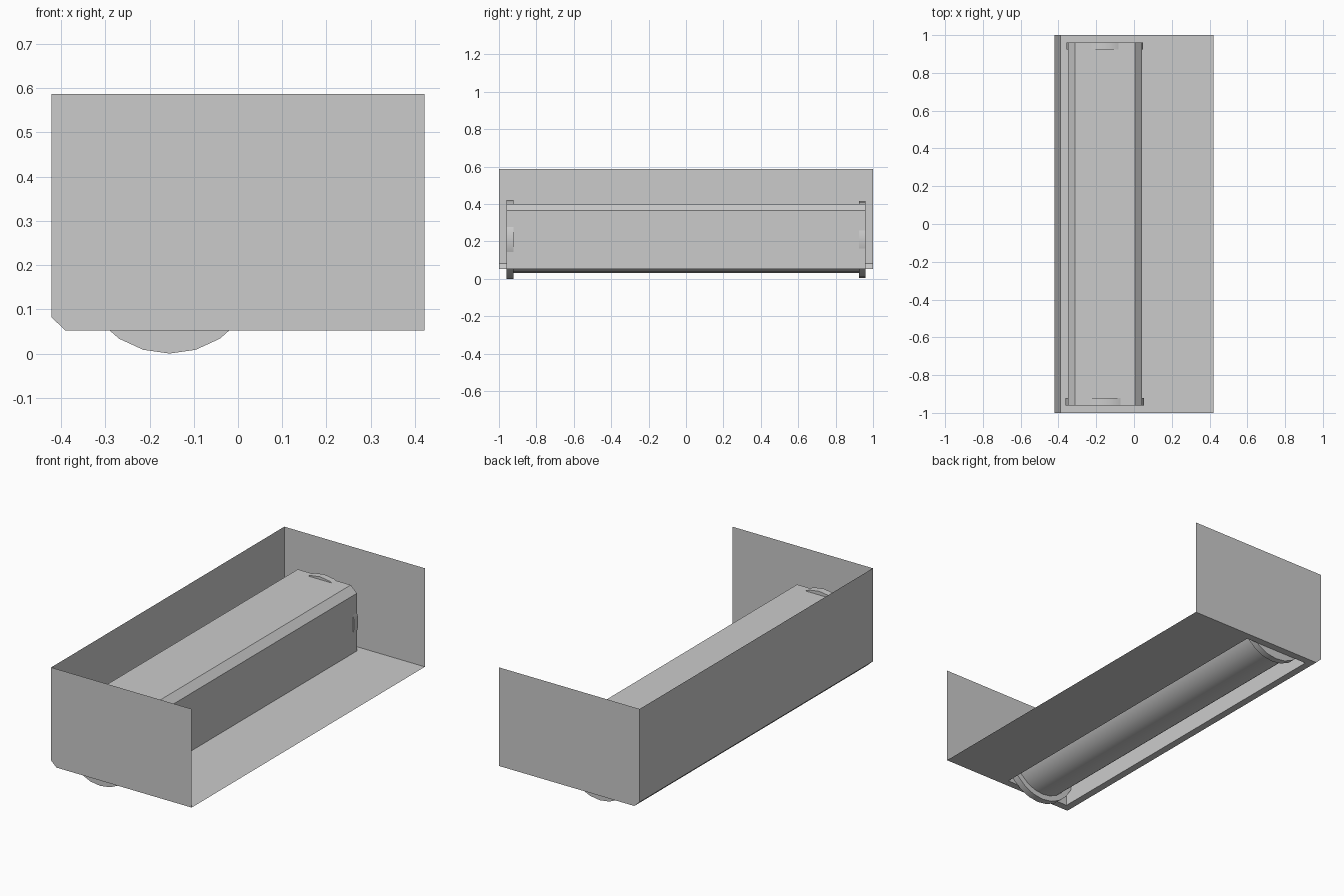
import bpy, bmesh, math

if "Cube" in bpy.data.objects:
    bpy.data.objects.remove(bpy.data.objects["Cube"])

CX, CZ = -0.155, 0.21          # roller axis
X0, X1, Y1 = -0.35, 0.042, 0.96  # floor opening / brush chamber footprint


def mesh_object(name, polys):
    """Open sheet object from a list of polygons (merged at shared corners)."""
    bm = bmesh.new()
    for poly in polys:
        bm.faces.new([bm.verts.new(p) for p in poly])
    bmesh.ops.remove_doubles(bm, verts=bm.verts, dist=1e-5)
    bmesh.ops.recalc_face_normals(bm, faces=bm.faces)
    me = bpy.data.meshes.new(name)
    bm.to_mesh(me)
    bm.free()
    ob = bpy.data.objects.new(name, me)
    bpy.context.collection.objects.link(ob)
    return ob


def sweep(profile, y):
    """Quads joining a profile in XZ from -y to +y."""
    return [[(a[0], -y, a[1]), (b[0], -y, b[1]), (b[0], y, b[1]), (a[0], y, a[1])]
            for a, b in zip(profile, profile[1:])]


def ends(profile, y):
    return [[(x, s * y, z) for x, z in profile] for s in (-1, 1)]


def rect(xa, xb, ya, yb, z):
    return [(xa, ya, z), (xb, ya, z), (xb, yb, z), (xa, yb, z)]


def drum(name, r, ya, yb):
    """22-sided cylinder along y with a vertex at the bottom."""
    bpy.ops.mesh.primitive_cylinder_add(vertices=22, radius=r, depth=yb - ya,
                                        location=(CX, (ya + yb) / 2, CZ),
                                        rotation=(math.pi / 2, 0, 0))
    ob = bpy.context.object
    ob.name = name
    bpy.ops.object.shade_smooth_by_angle(angle=math.radians(30))
    return ob


# Outer tray: back wall, chamfered lower edge, end walls; open on top and +x
back = [(-0.39, 0.052), (-0.422, 0.082), (-0.422, 0.587)]
outline = back + [(0.422, 0.587), (0.422, 0.052)]
floor = [rect(-0.39, X0, -1, 1, 0.052), rect(X1, 0.422, -1, 1, 0.052),
         rect(X0, X1, -1, -Y1, 0.052), rect(X0, X1, Y1, 1, 0.052)]
mesh_object("tray_housing", sweep(back, 1) + ends(outline, 1) + floor)

# Brush chamber: bevelled hood, open at the bottom
hood = [(X0, 0.052), (X0, 0.365), (-0.313, 0.4), (0.005, 0.4), (X1, 0.365), (X1, 0.052)]
mesh_object("brush_chamber", sweep(hood, Y1) + ends(hood, Y1))

# Roller and its two end rings
drum("brush_roller", 0.18, -0.93, 0.93)
drum("front_end_ring", 0.21, -0.96, -0.922)
drum("back_end_ring", 0.205, 0.925, 0.96)
